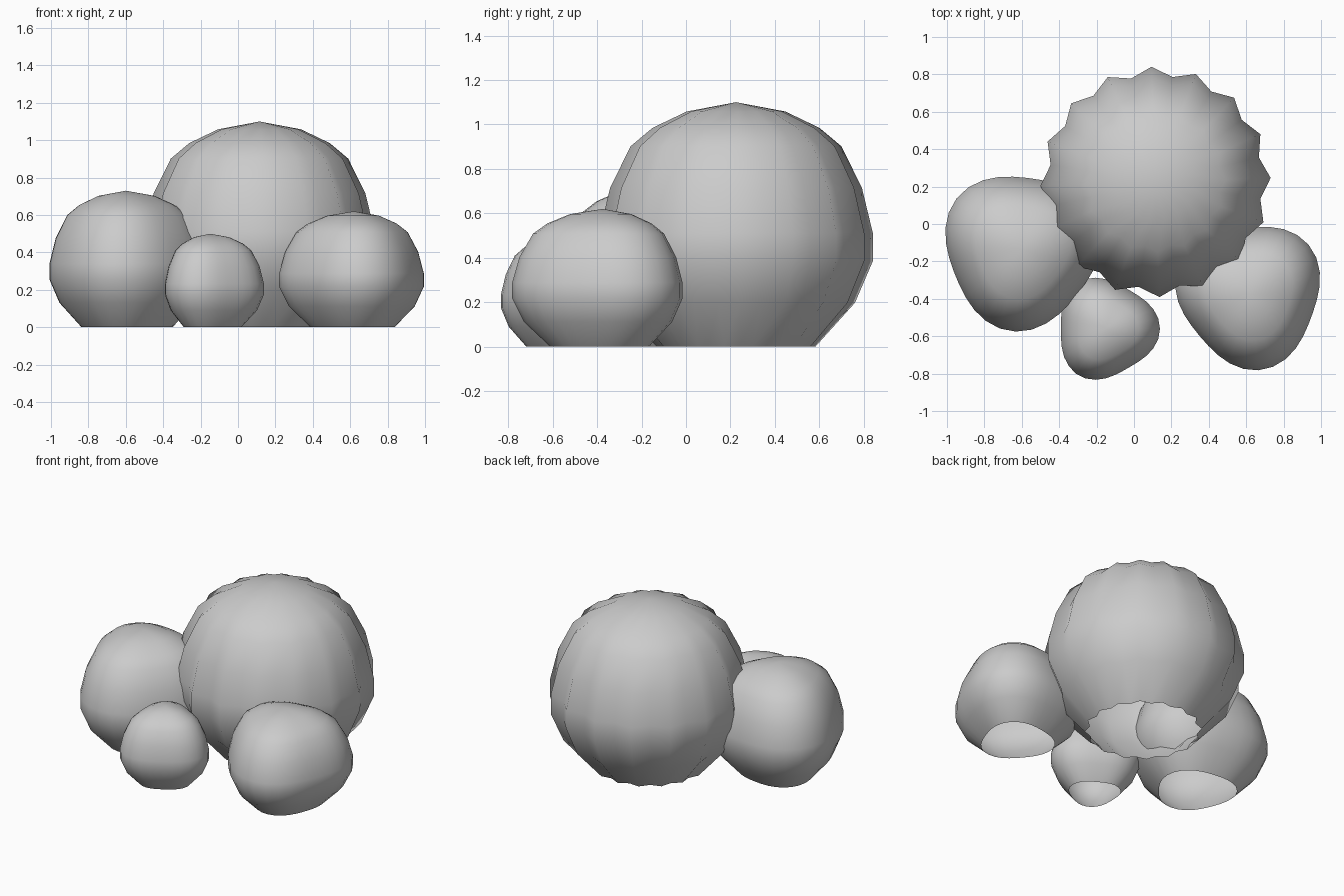
import bpy
import bmesh
from math import cos, sin, pi, radians

cube = bpy.data.objects.get("Cube")
if cube:
    bpy.data.objects.remove(cube, do_unlink=True)

grey = bpy.data.materials.new("plain grey")
grey.use_nodes = True
colour = (0.6, 0.6, 0.6, 1)
grey.diffuse_color = colour
grey.node_tree.nodes["Principled BSDF"].inputs["Base Color"].default_value = colour

# Shared dome outline from rim to crown: radius and height as fractions
PROFILE = [(.58, 0), (.87, .18), (1, .35), (1, .465), (.92, .65),
           (.77, .82), (.61, .895), (.36, .962)]
SEGMENTS = 32


def bush(name, centre, height, radius, wave, lobes, turn):
    """Open-bottomed dome whose radius ripples around its axis."""
    bm = bmesh.new()
    x, y = centre
    rings = []
    for r, z in PROFILE:
        ring = []
        for i in range(SEGMENTS):
            a = 2 * pi * i / SEGMENTS + radians(turn)
            d = r * (radius + wave * cos(lobes * (a - radians(turn))))
            ring.append(bm.verts.new((x + d * cos(a), y + d * sin(a), z * height)))
        rings.append(ring)
    crown = bm.verts.new((x, y, height))
    for i in range(SEGMENTS):
        j = (i + 1) % SEGMENTS
        for low, high in zip(rings, rings[1:]):
            bm.faces.new((low[i], low[j], high[j], high[i]))
        bm.faces.new((rings[-1][i], rings[-1][j], crown))
    for face in bm.faces:
        face.smooth = True
    mesh = bpy.data.meshes.new(name)
    bm.to_mesh(mesh)
    bm.free()
    mesh.materials.append(grey)
    obj = bpy.data.objects.new(name, mesh)
    bpy.context.collection.objects.link(obj)


# One large ribbed bush and three soft three-lobed ones
bush("large_ribbed_bush", (.115, .225), 1.10, .592, .024, 16, 2)
bush("right_bush", (-.6, -.135), .73, .412, .03, 3, 142)
bush("left_bush", (.62, -.375), .62, .38, .03, 3, 40)
bush("small_front_bush", (-.15, -.56), .50, .265, .024, 3, 0)
